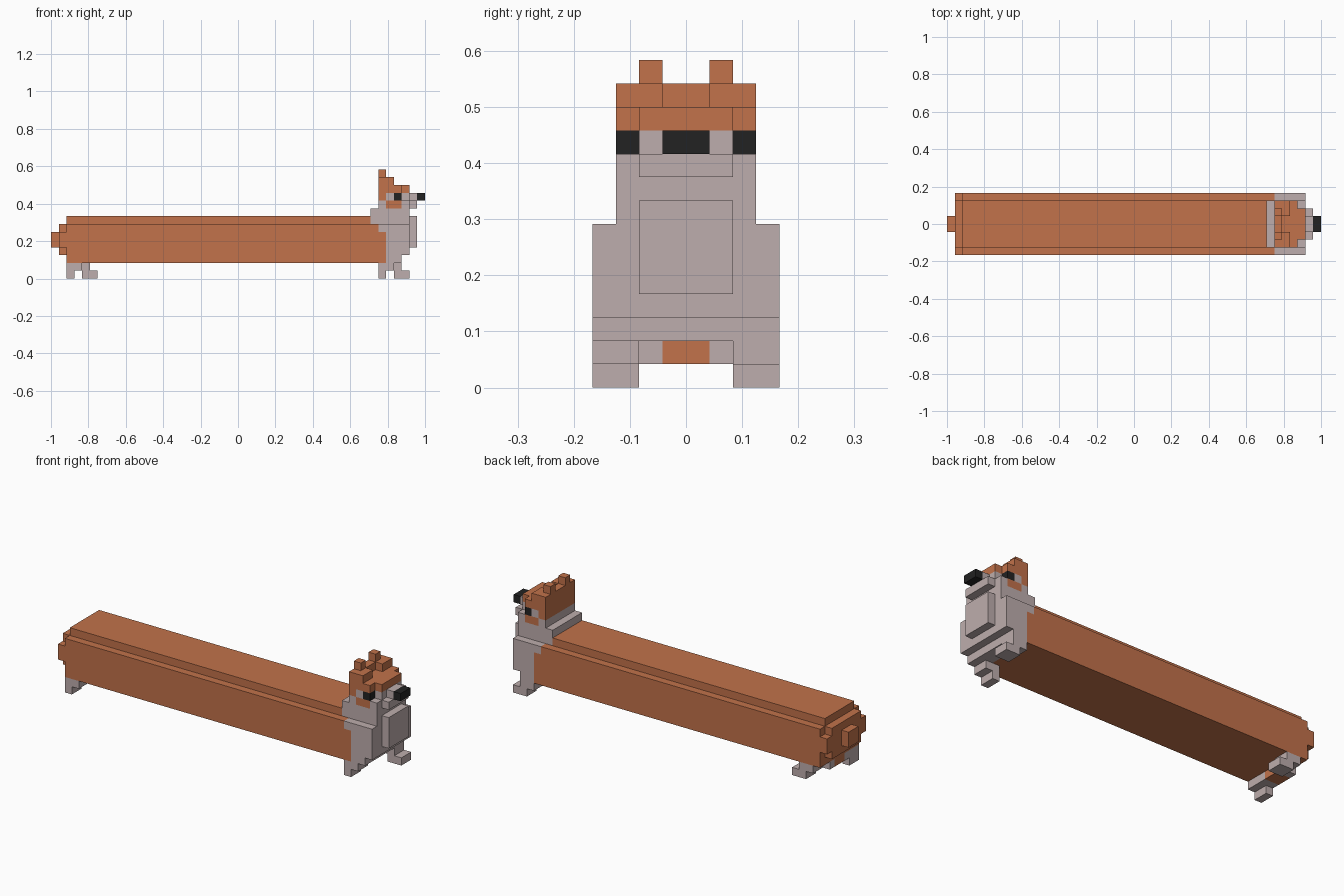
import bpy
import bmesh
from mathutils import Matrix, Vector

if "Cube" in bpy.data.objects:
    bpy.data.objects.remove(bpy.data.objects["Cube"], do_unlink=True)

U = 1 / 24  # one block


def material(name, rgb):
    m = bpy.data.materials.new(name)
    m.use_nodes = True
    m.diffuse_color = (*rgb, 1)
    bsdf = m.node_tree.nodes["Principled BSDF"]
    bsdf.inputs["Base Color"].default_value = (*rgb, 1)
    bsdf.inputs["Roughness"].default_value = 0.9
    return m


ORANGE = material("orange fur", (0.539, 0.168, 0.069))
PALE = material("pale fur", (0.515, 0.423, 0.418))
BLACK = material("black", (0.016, 0.016, 0.016))


def part(name, mat, *boxes):
    """Blocks as (x0, x1, y0, y1, z0, z1), in block units."""
    bm = bmesh.new()
    for x0, x1, y0, y1, z0, z1 in boxes:
        centre = Vector((x0 + x1, y0 + y1, z0 + z1)) * U / 2
        size = Vector((x1 - x0, y1 - y0, z1 - z0)) * U
        bmesh.ops.create_cube(bm, size=1, matrix=Matrix.Translation(centre) @ Matrix.Diagonal((*size, 1)))
    me = bpy.data.meshes.new(name)
    bm.to_mesh(me)
    bm.free()
    me.materials.append(mat)
    ob = bpy.data.objects.new(name, me)
    bpy.context.collection.objects.link(ob)
    return ob


def both(x0, x1, y0, y1, z0, z1):
    """A block and its mirror image across the long axis."""
    return (x0, x1, y0, y1, z0, z1), (x0, x1, -y1, -y0, z0, z1)


# Long body, rounded rump and tail
part("body", ORANGE, (-22, 19, -4, 4, 2, 6), (-22, 18, -4, 4, 6, 7), (-22, 17, -3, 3, 7, 8))
part("rump", ORANGE, (-23, -22, -3, 3, 3, 7), *both(-23, -22, 3, 4, 4, 6))
part("tail", ORANGE, (-24, -23, -1, 1, 4, 6))

# Pale chest, neck and collar
part("chest", PALE, (19, 21, -4, 4, 2, 3), (19, 22, -4, 4, 3, 6), (18, 22, -4, 4, 6, 7))
part("chest_plate", PALE, (22, 23, -2, 2, 4, 8))
part("neck", PALE, (17, 22, -3, 3, 7, 8), (18, 22, -3, 3, 8, 9))
part("collar", PALE, (17, 18, -3, 3, 8, 9))

# Walking legs: one side steps back on its toes, the other steps forward
for label, x in (("rear", -22), ("front", 18)):
    part(label + "_leg_back_step", PALE, (x, x + 2, -4, -2, 1, 2), (x, x + 1, -4, -2, 0, 1))
    part(label + "_leg_forward_step", PALE, (x + 1, x + 3, 2, 4, 1, 2), (x + 2, x + 4, 2, 4, 0, 1))

# Haunches between the rear legs
part("haunches", PALE, *both(-22, -20, 1, 2, 1, 2))
part("underbelly", ORANGE, (-22, -20, -1, 1, 1, 2))

# Face
part("face", PALE, (18, 19, -3, 3, 9, 10), (19, 21, -2, 2, 9, 10), (21, 22, -3, 3, 9, 10),
     (19, 20, -3, 3, 10, 11), (20, 22, -2, 2, 10, 11))
part("cheeks", ORANGE, *both(19, 21, 2, 3, 9, 10))
part("eyes", BLACK, *both(20, 21, 2, 3, 10, 11))
part("snout", PALE, (22, 23, -2, 2, 9, 10), (22, 23, -1, 1, 10, 11))
part("nose", BLACK, (23, 24, -1, 1, 10, 11))

# Crown and ears
part("crown", ORANGE, (18, 19, -3, 3, 10, 11), (18, 21, -3, 3, 11, 12), (21, 22, -2, 2, 11, 12))
part("ears", ORANGE, (18, 19, -1, 1, 12, 13), *both(18, 20, 1, 3, 12, 13), *both(18, 19, 1, 2, 13, 14))
